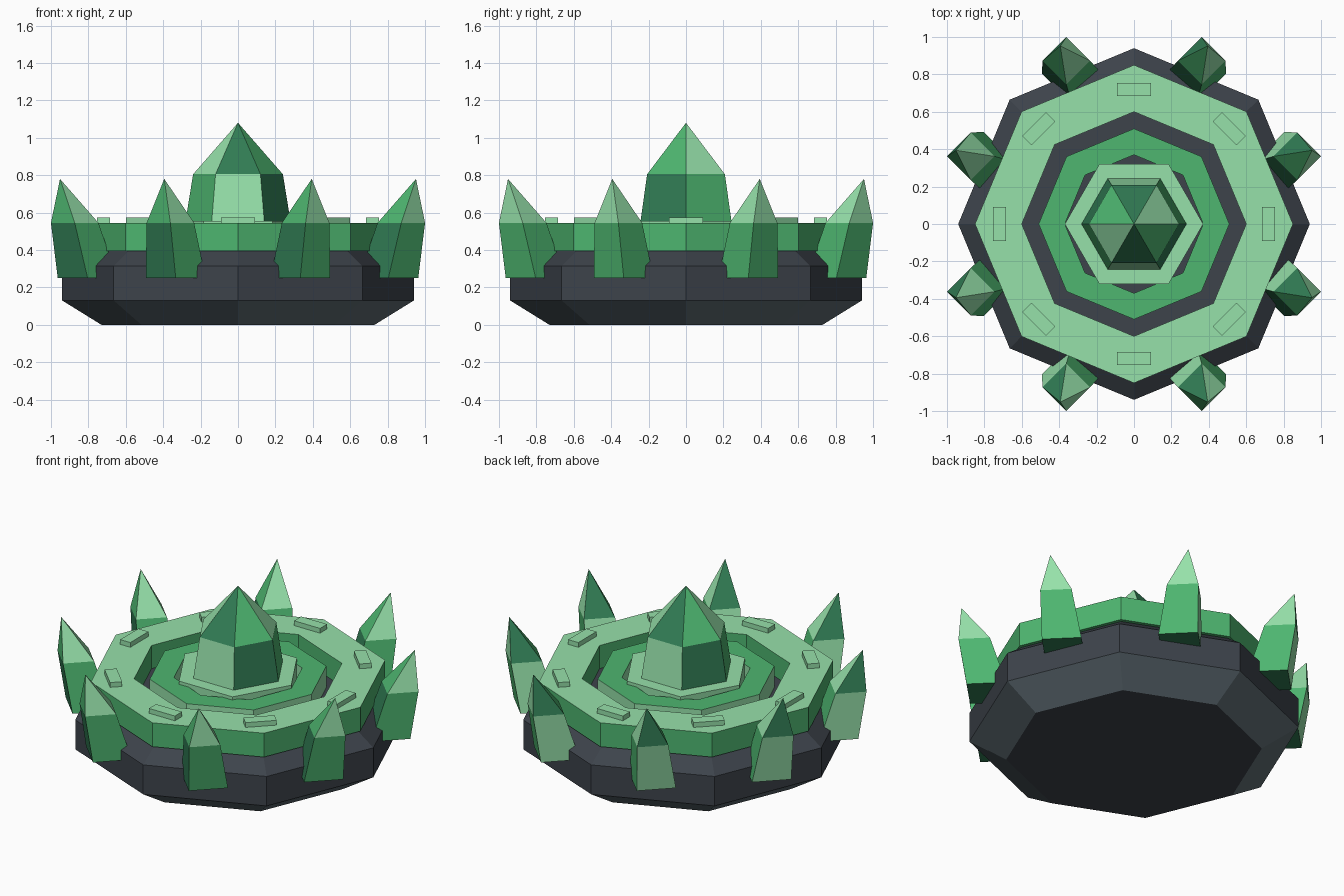
import bpy, bmesh, math
from mathutils import Vector

if "Cube" in bpy.data.objects:
    bpy.data.objects.remove(bpy.data.objects["Cube"])


def material(name, rgb):
    def lin(v):
        v /= 255
        return v / 12.92 if v <= 0.04045 else ((v + 0.055) / 1.055) ** 2.4
    m = bpy.data.materials.new(name)
    m.diffuse_color = (*[lin(v) for v in rgb], 1)
    m.use_nodes = True
    m.node_tree.nodes["Principled BSDF"].inputs["Base Color"].default_value = m.diffuse_color
    return m


MATS = [material("medium green", (78, 182, 112)),
        material("pale green", (150, 225, 170)),
        material("dark green", (49, 124, 84)),
        material("dark stone", (61, 67, 75)),
        material("grey stone", (95, 109, 116))]
MEDIUM, PALE, DARK, STONE, GREY = range(5)


def finish(bm, name):
    bmesh.ops.recalc_face_normals(bm, faces=bm.faces[:])
    me = bpy.data.meshes.new(name)
    bm.to_mesh(me)
    bm.free()
    for m in MATS:
        me.materials.append(m)
    ob = bpy.data.objects.new(name, me)
    bpy.context.collection.objects.link(ob)
    return ob


def loop(bm, r, z, sides, cx=0, cy=0):
    return [bm.verts.new((cx + r * math.cos(math.tau * i / sides),
                          cy + r * math.sin(math.tau * i / sides), z)) for i in range(sides)]


def lathe(name, profile, sides, band_mats, closed=False, cap_mats=(STONE, STONE)):
    """Polygonal solid from (radius, z) points; closed makes a ring."""
    bm = bmesh.new()
    rings = [loop(bm, r, z, sides) for r, z in profile]
    n = len(rings)
    for b in range(n if closed else n - 1):
        lo, hi = rings[b], rings[(b + 1) % n]
        for i in range(sides):
            j = (i + 1) % sides
            bm.faces.new((lo[i], lo[j], hi[j], hi[i])).material_index = band_mats[b]
    if not closed:
        bm.faces.new(rings[0]).material_index = cap_mats[0]
        bm.faces.new(rings[-1]).material_index = cap_mats[1]
    return finish(bm, name)


def crystal(name, sides, foot, shoulder, tip):
    """Faceted crystal; foot and shoulder are (x, y, z, radius). Facet colours cycle."""
    bm = bmesh.new()
    a = loop(bm, foot[3], foot[2], sides, foot[0], foot[1])
    b = loop(bm, shoulder[3], shoulder[2], sides, shoulder[0], shoulder[1])
    t = bm.verts.new(tip)
    for i in range(sides):
        j = (i + 1) % sides
        bm.faces.new((a[i], a[j], b[j], b[i])).material_index = i % 3
        bm.faces.new((b[i], b[j], t)).material_index = (i + 1) % 3
    bm.faces.new(a).material_index = DARK
    return finish(bm, name)


# Octagonal stone base with a lighter lower chamfer
lathe("stone_base", [(0.73, 0), (0.94, 0.13), (0.94, 0.315), (0.82, 0.40)], 8,
      [GREY, STONE, STONE])

# Outer ring: medium sides, pale top
lathe("outer_ring", [(0.85, 0.395), (0.85, 0.545), (0.60, 0.545), (0.60, 0.395)], 8,
      [MEDIUM, PALE, MEDIUM, MEDIUM], closed=True)

# Inner ring: pale sides, medium top
lathe("inner_ring", [(0.51, 0.395), (0.51, 0.535), (0.37, 0.535), (0.37, 0.395)], 8,
      [PALE, MEDIUM, PALE, PALE], closed=True)

# Hexagonal plate under the central crystal
lathe("crystal_plate", [(0.37, 0.41), (0.37, 0.555)], 6, [PALE], cap_mats=(PALE, PALE))

# Central crystal
crystal("central_crystal", 6, (0, 0, 0.54, 0.283), (0, 0, 0.805, 0.24), (0, 0, 1.08))

# Leaning crystals around the rim
for k in range(8):
    ang = math.radians(22.5 + 45 * k)
    c, s = math.cos(ang), math.sin(ang)
    crystal(f"rim_crystal_{k + 1}", 4,
            (0.87 * c, 0.87 * s, 0.25, 0.16),
            (0.945 * c, 0.945 * s, 0.545, 0.127),
            (1.03 * c, 1.03 * s, 0.78))

# Raised studs on the outer ring
for k in range(8):
    ang = math.radians(45 * k)
    bm = bmesh.new()
    bmesh.ops.create_cube(bm, size=1)
    bmesh.ops.scale(bm, vec=(0.07, 0.18, 0.04), verts=bm.verts[:])
    for f in bm.faces:
        f.material_index = PALE
    ob = finish(bm, f"ring_stud_{k + 1}")
    ob.location = Vector((0.72 * math.cos(ang), 0.72 * math.sin(ang), 0.555))
    ob.rotation_euler.z = ang
